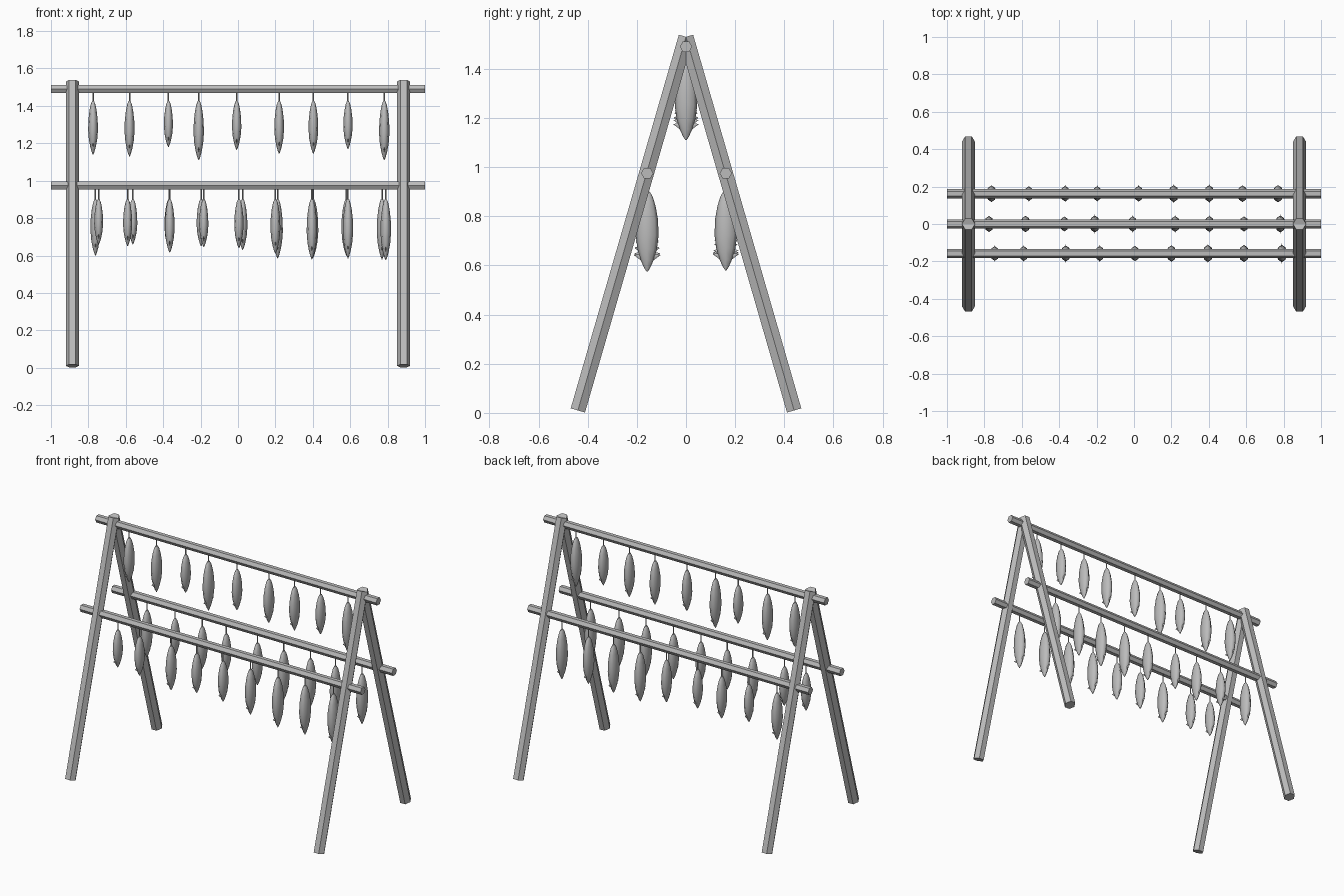
import bpy, bmesh, math
from mathutils import Vector

if "Cube" in bpy.data.objects:
    bpy.data.objects.remove(bpy.data.objects["Cube"])

gray = bpy.data.materials.new("weathered gray")
gray.diffuse_color = (0.5, 0.5, 0.5, 1)
gray.use_nodes = True
gray.node_tree.nodes["Principled BSDF"].inputs["Base Color"].default_value = gray.diffuse_color

def finish(bm, name):
    bmesh.ops.recalc_face_normals(bm, faces=bm.faces)
    me = bpy.data.meshes.new(name)
    bm.to_mesh(me)
    bm.free()
    me.materials.append(gray)
    ob = bpy.data.objects.new(name, me)
    bpy.context.collection.objects.link(ob)
    return ob

def add_pole(bm, a, b, side, r, n=6):
    """Straight n-sided pole from a to b with one vertex pointing along side."""
    a, b, u = Vector(a), Vector(b), Vector(side).normalized()
    v = (b - a).normalized().cross(u)
    ring = lambda p: [bm.verts.new(p + r * (math.cos(math.tau * i / n) * u + math.sin(math.tau * i / n) * v))
                      for i in range(n)]
    lo, hi = ring(a), ring(b)
    for i in range(n):
        j = (i + 1) % n
        bm.faces.new((lo[i], lo[j], hi[j], hi[i]))
    bm.faces.new(lo[::-1])
    bm.faces.new(hi)

# A-frame legs
for x, xn in ((-0.885, "left"), (0.885, "right")):
    for s, yn in ((-1, "front"), (1, "back")):
        bm = bmesh.new()
        add_pole(bm, (x, s * 0.44, 0.01), (x, 0, 1.53), (1, 0, 0), 0.035)
        finish(bm, f"{yn}_{xn}_leg")

# Rows: bar y, bar z, fish top z, and (x, bottom z) per fish
rows = {
    "top": (0, 1.49, 1.425, [(-.775, 1.14), (-.58, 1.13), (-.372, 1.18), (-.21, 1.11), (-.007, 1.165),
                             (.22, 1.145), (.403, 1.145), (.588, 1.17), (.782, 1.11)]),
    "front": (-0.158, 0.975, 0.9, [(-.745, .66), (-.59, .65), (-.365, .615), (-.183, .645), (.005, .64),
                                   (.2, .61), (.395, .58), (.588, .585), (.79, .575)]),
    "back": (0.162, 0.975, 0.9, [(-.762, .6), (-.562, .66), (-.368, .63), (-.197, .65), (.025, .63),
                                 (.212, .585), (.402, .59), (.58, .6), (.77, .58)]),
}

# Fish body profile: position from top to bottom, relative half width
profile = [(0, .22), (.06, .48), (.18, .74), (.35, .95), (.55, 1), (.72, .85), (.86, .56), (.95, .28), (1, .06)]

def add_fish(bm, x, y, top, bottom):
    length, n = top - bottom, 8
    k = 0.85 + 0.15 * (length - 0.24) / 0.08
    rings = []
    for t, w in profile:
        rings.append([bm.verts.new((x + 0.028 * k * w * math.cos(math.tau * i / n),
                                    y + 0.046 * k * w * math.sin(math.tau * i / n),
                                    top - t * length)) for i in range(n)])
    for a, b in zip(rings, rings[1:]):
        for i in range(n):
            j = (i + 1) % n
            bm.faces.new((a[i], a[j], b[j], b[i])).smooth = True
    bm.faces.new(rings[0])
    bm.faces.new(rings[-1][::-1])
    # small side fins near the head
    z = top - 0.82 * length
    for s in (-1, 1):
        base = [bm.verts.new((x + dx, y + s * 0.024 * k, z + dz))
                for dx, dz in ((.004, 0), (0, .014), (-.004, 0), (0, -.014))]
        tip = bm.verts.new((x, y + s * 0.053 * k, z + 0.008))
        for i in range(4):
            bm.faces.new((base[i], base[(i + 1) % 4], tip))
        bm.faces.new(base[::-1])

for name, (y, z, top, fish) in rows.items():
    bm = bmesh.new()
    add_pole(bm, (-1, y, z), (1, y, z), (0, 1, 0), 0.025)
    finish(bm, name + "_bar")
    strings, bodies = bmesh.new(), bmesh.new()
    for x, bottom in fish:
        add_pole(strings, (x, y, z), (x, y, top - 0.01), (1, 0, 0), 0.004, 4)
        add_fish(bodies, x, y, top, bottom)
    finish(strings, name + "_strings")
    finish(bodies, name + "_hanging_fish")
